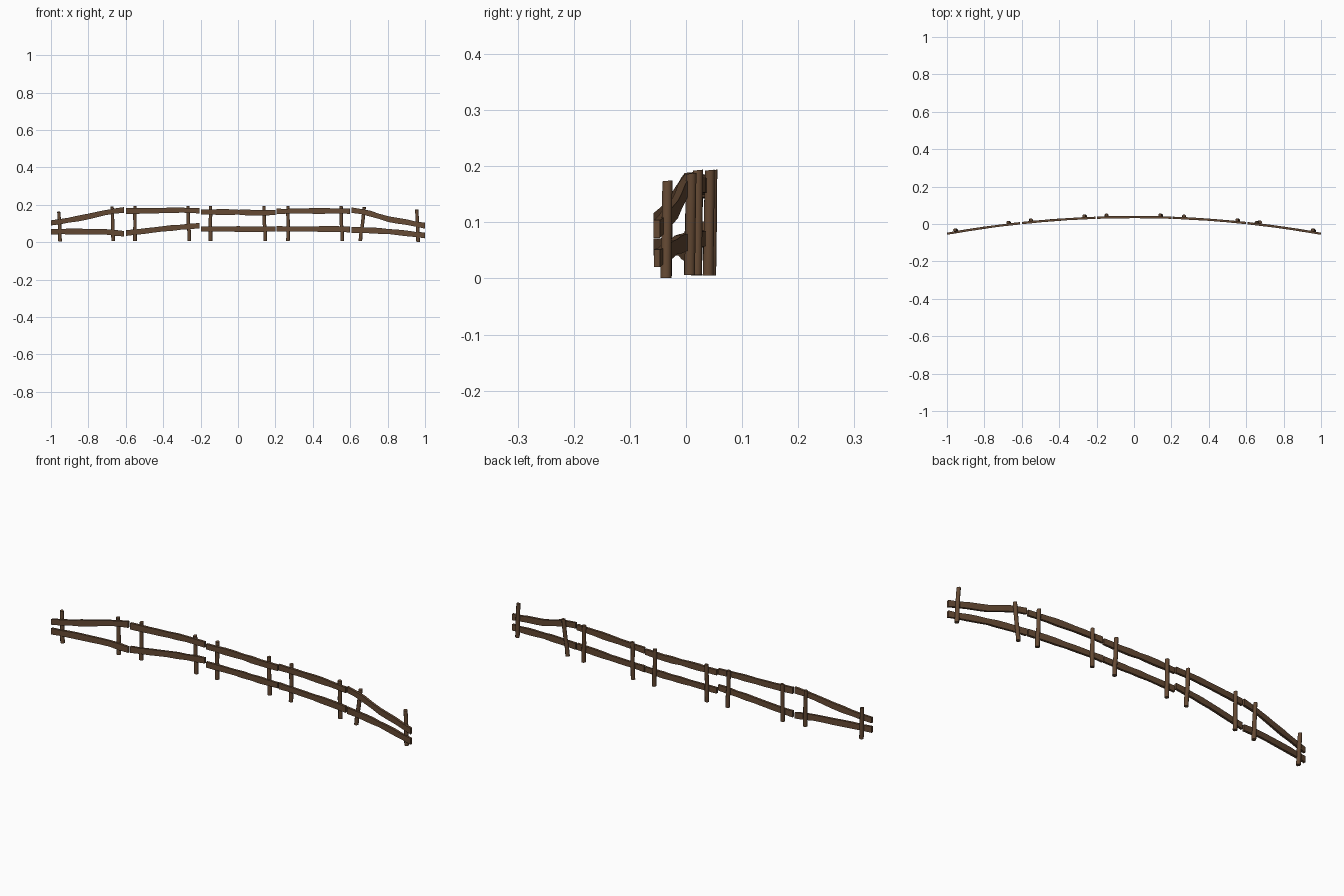
import bpy, bmesh, math, random
from mathutils import Vector

if "Cube" in bpy.data.objects:
    bpy.data.objects.remove(bpy.data.objects["Cube"])

random.seed(4)
wood = bpy.data.materials.new("brown_wood")
wood.diffuse_color = (0.13, 0.068, 0.034, 1)
wood.use_nodes = True
wood.node_tree.nodes["Principled BSDF"].inputs["Base Color"].default_value = wood.diffuse_color


def arc_y(x):
    # gentle bow of the whole fence
    return 0.037 - 0.089 * x * x


def skin(name, rings, angle):
    # skin a list of vertex rings and cap both ends
    bm = bmesh.new()
    loops = [[bm.verts.new(p) for p in r] for r in rings]
    n = len(loops[0])
    for a, b in zip(loops, loops[1:]):
        for i in range(n):
            j = (i + 1) % n
            bm.faces.new((a[i], a[j], b[j], b[i]))
    bm.faces.new(loops[0][::-1])
    bm.faces.new(loops[-1])
    bmesh.ops.recalc_face_normals(bm, faces=bm.faces)
    mesh = bpy.data.meshes.new(name)
    bm.to_mesh(mesh)
    bm.free()
    mesh.materials.append(wood)
    ob = bpy.data.objects.new(name, mesh)
    bpy.context.collection.objects.link(ob)
    bpy.ops.object.select_all(action='DESELECT')
    ob.select_set(True)
    bpy.context.view_layer.objects.active = ob
    bpy.ops.object.shade_smooth_by_angle(angle=math.radians(angle))


def sample(pts, t):
    # smooth (Catmull-Rom) height along a rail
    s = t * (len(pts) - 1)
    i = min(int(s), len(pts) - 2)
    f = s - i
    p0, p1, p2, p3 = (pts[max(0, min(len(pts) - 1, i + k))] for k in (-1, 0, 1, 2))
    return 0.5 * (2 * p1 + (p2 - p0) * f + (2 * p0 - 5 * p1 + 4 * p2 - p3) * f * f
                  + (3 * p1 - p0 - 3 * p2 + p3) * f ** 3)


def rail(name, x0, x1, heights, steps=8):
    rings = []
    ht = 0.0145
    for k in range(steps + 1):
        t = k / steps
        x, z = x0 + (x1 - x0) * t, sample(heights, t)
        y = arc_y(x)
        h = ht + random.uniform(-0.0015, 0.0015)
        d = 0.006 + random.uniform(-0.0006, 0.0006)
        rings.append([(x, y - d, z - h), (x, y + d, z - h),
                      (x, y + d, z + h), (x, y - d, z + h)])
    skin(name, rings, 30)


def post(name, xb, xt, bottom, top):
    # eight-sided stake, slightly crooked, standing behind the rails
    y = arc_y((xb + xt) / 2) + 0.0098
    rings = []
    for k in range(5):
        t = k / 4
        wob = random.uniform(-0.0015, 0.0015) if 0 < k < 4 else 0
        c = Vector((xb + (xt - xb) * t + wob, y - 0.001 + 0.003 * t, bottom + (top - bottom) * t))
        r = 0.0105 - 0.001 * t + random.uniform(-0.0004, 0.0004)
        tilt = 0.1 if k == 4 else 0
        rings.append([c + Vector((r * math.cos(a), r * math.sin(a), tilt * r * math.sin(a)))
                      for a in (math.tau * (i + 0.5) / 8 for i in range(8))])
    skin(name, rings, 50)


# five panels: ends, top rail heights, bottom rail heights
panels = [
    (-1.0, -0.61, (0.103, 0.118, 0.136, 0.158, 0.172), (0.056, 0.057, 0.056, 0.055, 0.045)),
    (-0.6, -0.205, (0.167, 0.167, 0.169, 0.171, 0.168), (0.049, 0.059, 0.071, 0.080, 0.088)),
    (-0.197, 0.2, (0.161, 0.161, 0.160, 0.157, 0.159), (0.070, 0.070, 0.070, 0.069, 0.071)),
    (0.205, 0.6, (0.164, 0.166, 0.167, 0.167, 0.165), (0.071, 0.071, 0.070, 0.070, 0.068)),
    (0.607, 1.0, (0.171, 0.153, 0.123, 0.107, 0.088), (0.066, 0.063, 0.057, 0.047, 0.036)),
]
for n, (x0, x1, top, low) in enumerate(panels, 1):
    rail(f"top_rail_{n}", x0, x1, top)
    rail(f"bottom_rail_{n}", x0, x1, low)

# posts: x at foot, x at head, foot z, head z
posts = [
    (-0.951, -0.958, 0.004, 0.162), (-0.667, -0.673, 0.006, 0.189),
    (-0.551, -0.551, 0.005, 0.193), (-0.260, -0.268, 0.005, 0.193),
    (-0.147, -0.147, 0.005, 0.193), (0.146, 0.139, 0.005, 0.193),
    (0.267, 0.268, 0.005, 0.193), (0.557, 0.551, 0.006, 0.193),
    (0.654, 0.675, 0.006, 0.187), (0.963, 0.955, 0.001, 0.174),
]
for n, p in enumerate(posts, 1):
    post(f"post_{n}", *p)
